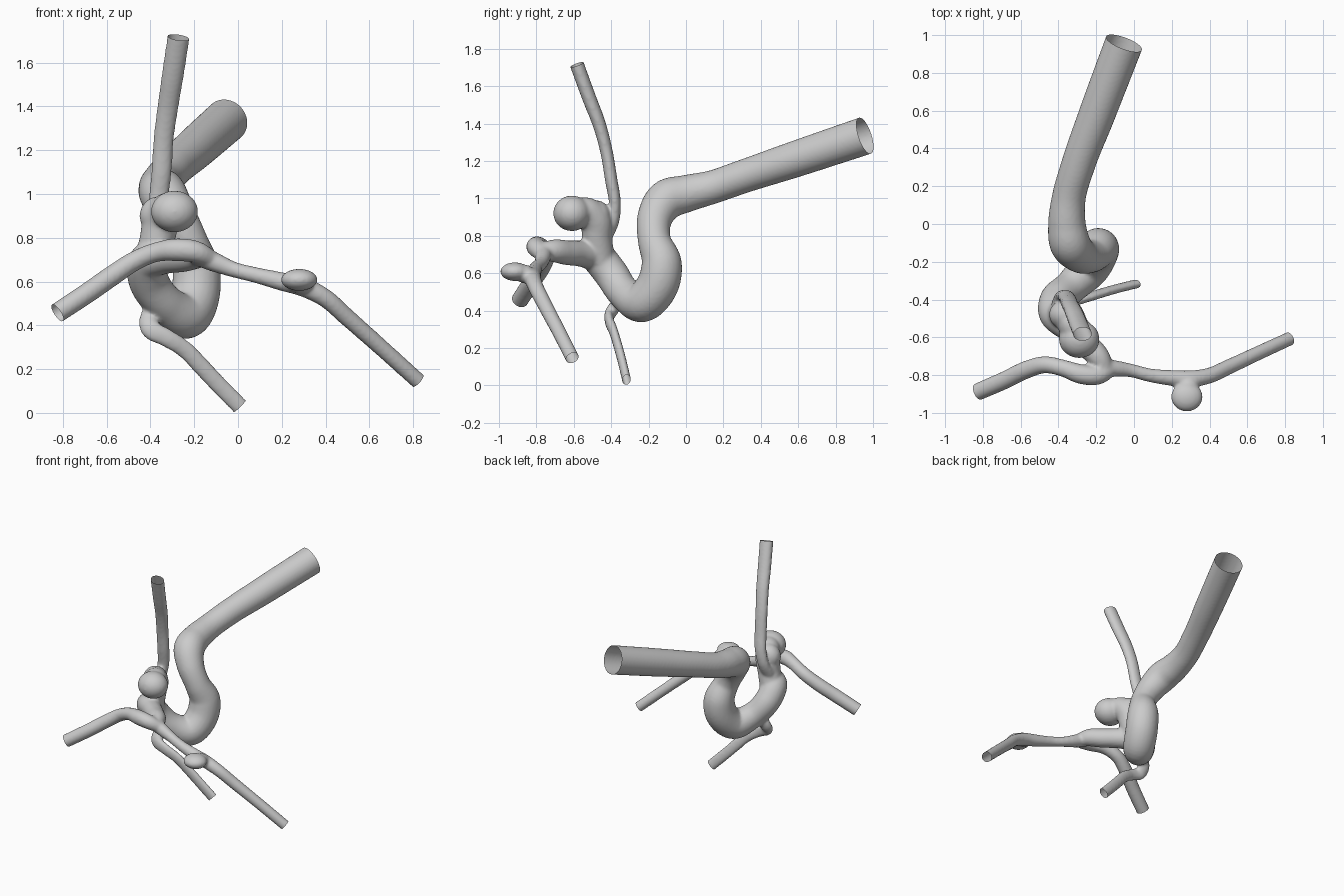
import bpy, bmesh, math
from mathutils import Vector

if "Cube" in bpy.data.objects:
    bpy.data.objects.remove(bpy.data.objects["Cube"])

bm = bmesh.new()
cuts = []
SIDES = 24


def smooth_path(pts, steps=8):
    """Hermite spline through (x, y, z, radius) points."""
    P = [Vector(p) for p in pts]
    n = len(P)
    dirs = []
    for i in range(n):
        if i == 0:
            dirs.append((P[1] - P[0]) / (P[1] - P[0]).xyz.length)
        elif i == n - 1:
            dirs.append((P[-1] - P[-2]) / (P[-1] - P[-2]).xyz.length)
        else:
            a, b = P[i] - P[i - 1], P[i + 1] - P[i]
            la, lb = a.xyz.length, b.xyz.length
            dirs.append((a / la * lb + b / lb * la) / (la + lb))
    out = []
    for i in range(n - 1):
        L = (P[i + 1] - P[i]).xyz.length
        for k in range(steps):
            t = k / steps
            out.append(P[i] * (2*t**3 - 3*t*t + 1) + dirs[i] * L * (t**3 - 2*t*t + t)
                       + P[i + 1] * (3*t*t - 2*t**3) + dirs[i + 1] * L * (t**3 - t*t))
    out.append(P[-1])
    return out


def tube(pts, flat=1.0, open_start=False, open_end=False):
    """Closed loft along a path; open ends are lengthened and trimmed later."""
    path = smooth_path(pts)
    for is_open, end, nxt in ((open_start, 0, 1), (open_end, -1, -2)):
        if is_open:
            d = (path[end].xyz - path[nxt].xyz).normalized()
            p = path[end]
            cuts.append((p.xyz.copy(), d, p.w))
            e = p.xyz + d * 0.05
            path.insert(0 if end == 0 else len(path), Vector((*e, p.w)))
    rings = []
    tan = (path[1].xyz - path[0].xyz).normalized()
    u = tan.orthogonal().normalized()
    for i, p in enumerate(path):
        new = (path[min(i + 1, len(path) - 1)].xyz - path[max(i - 1, 0)].xyz).normalized()
        u = tan.rotation_difference(new) @ u
        tan = new
        v = tan.cross(u).normalized()
        ring = []
        for k in range(SIDES):
            a = 2 * math.pi * k / SIDES
            off = (u * math.cos(a) + v * math.sin(a)) * p.w
            off.y *= flat
            ring.append(bm.verts.new(p.xyz + off))
        rings.append(ring)
    for A, B in zip(rings, rings[1:]):
        for k in range(SIDES):
            j = (k + 1) % SIDES
            bm.faces.new((A[k], A[j], B[j], B[k]))
    bm.faces.new(rings[0][::-1])
    bm.faces.new(rings[-1])


def blob(center, size):
    """Ellipsoid bulge."""
    vs = bmesh.ops.create_uvsphere(bm, u_segments=24, v_segments=14, radius=1)["verts"]
    for v in vs:
        v.co = Vector(c + s * q for c, s, q in zip(center, size, v.co))


# main artery: straight inlet, S-shaped siphon, trunk to the fork
tube([(-.053, .957, 1.335, .102), (-.2, .57, 1.205, .097), (-.3, .3, 1.115, .09),
      (-.345, .14, 1.06, .09), (-.355, 0, 1.025, .1), (-.34, -.1, .995, .108),
      (-.285, -.165, .9, .095), (-.225, -.17, .78, .088), (-.19, -.13, .65, .108),
      (-.195, -.15, .54, .112), (-.24, -.235, .445, .108), (-.33, -.33, .495, .09),
      (-.41, -.41, .61, .092), (-.41, -.48, .69, .09), (-.33, -.565, .705, .07),
      (-.25, -.64, .71, .066), (-.185, -.71, .72, .06), (-.15, -.775, .715, .045)],
     open_start=True)

# left branch
tube([(-.12, -.765, .7, .04), (-.19, -.8, .735, .05), (-.28, -.795, .745, .052),
      (-.37, -.765, .735, .045), (-.47, -.745, .695, .045), (-.57, -.772, .63, .047),
      (-.68, -.825, .553, .047), (-.825, -.888, .457, .046)], open_end=True)

# right branch
tube([(-.2, -.76, .73, .05), (-.11, -.765, .69, .045), (-.02, -.775, .655, .036),
      (.08, -.8, .63, .036), (.2, -.815, .6, .042), (.3, -.82, .575, .045),
      (.39, -.805, .53, .042), (.5, -.757, .435, .04), (.65, -.687, .302, .038),
      (.822, -.608, .147, .037)], open_end=True)

# small bulge on the right branch
blob((.28, -.915, .608), (.084, .078, .05))
blob((.285, -.86, .595), (.06, .05, .05))

# large curled bulge above the trunk
tube([(-.4, -.46, .67, .08), (-.37, -.475, .79, .08), (-.35, -.485, .88, .085),
      (-.325, -.53, .925, .08), (-.295, -.59, .92, .075)])
blob((-.29, -.61, .92), (.108, .1, .095))
blob((-.36, -.48, .9), (.09, .08, .09))

# thin upper branch
tube([(-.39, -.43, .8, .05), (-.38, -.385, .89, .042), (-.365, -.38, .97, .044),
      (-.35, -.4, 1.1, .046), (-.34, -.425, 1.25, .046), (-.32, -.465, 1.4, .048),
      (-.3, -.515, 1.53, .05), (-.272, -.583, 1.715, .051)], flat=.72, open_end=True)

# thin lower branch
tube([(-.37, -.36, .5, .04), (-.405, -.375, .43, .045), (-.4, -.405, .385, .046),
      (-.33, -.41, .345, .042), (-.25, -.39, .295, .04), (-.17, -.365, .215, .04),
      (-.09, -.342, .13, .04), (.008, -.318, .03, .04)], flat=.58, open_end=True)

bmesh.ops.recalc_face_normals(bm, faces=bm.faces[:])
mesh = bpy.data.meshes.new("vessel_tree")
bm.to_mesh(mesh)
bm.free()
vessel = bpy.data.objects.new("vessel_tree", mesh)
bpy.context.collection.objects.link(vessel)
bpy.context.view_layer.objects.active = vessel
vessel.select_set(True)

# fuse all parts into one skin
rm = vessel.modifiers.new("fuse", "REMESH")
rm.mode = "VOXEL"
rm.voxel_size = 0.01
sm = vessel.modifiers.new("soften", "SMOOTH")
sm.factor = 0.5
sm.iterations = 5
for name in ("fuse", "soften"):
    bpy.ops.object.modifier_apply(modifier=name)

# trim the vessel ends open
bm = bmesh.new()
bm.from_mesh(vessel.data)
for co, d, r in cuts:
    near = [f for f in bm.faces if (f.calc_center_median() - co).length < r + .1]
    geom = set(near)
    for f in near:
        geom.update(f.edges)
        geom.update(f.verts)
    bmesh.ops.bisect_plane(bm, geom=list(geom), dist=1e-5, plane_co=co,
                           plane_no=d, clear_outer=True)
bm.to_mesh(vessel.data)
bm.free()
bpy.ops.object.shade_smooth()
